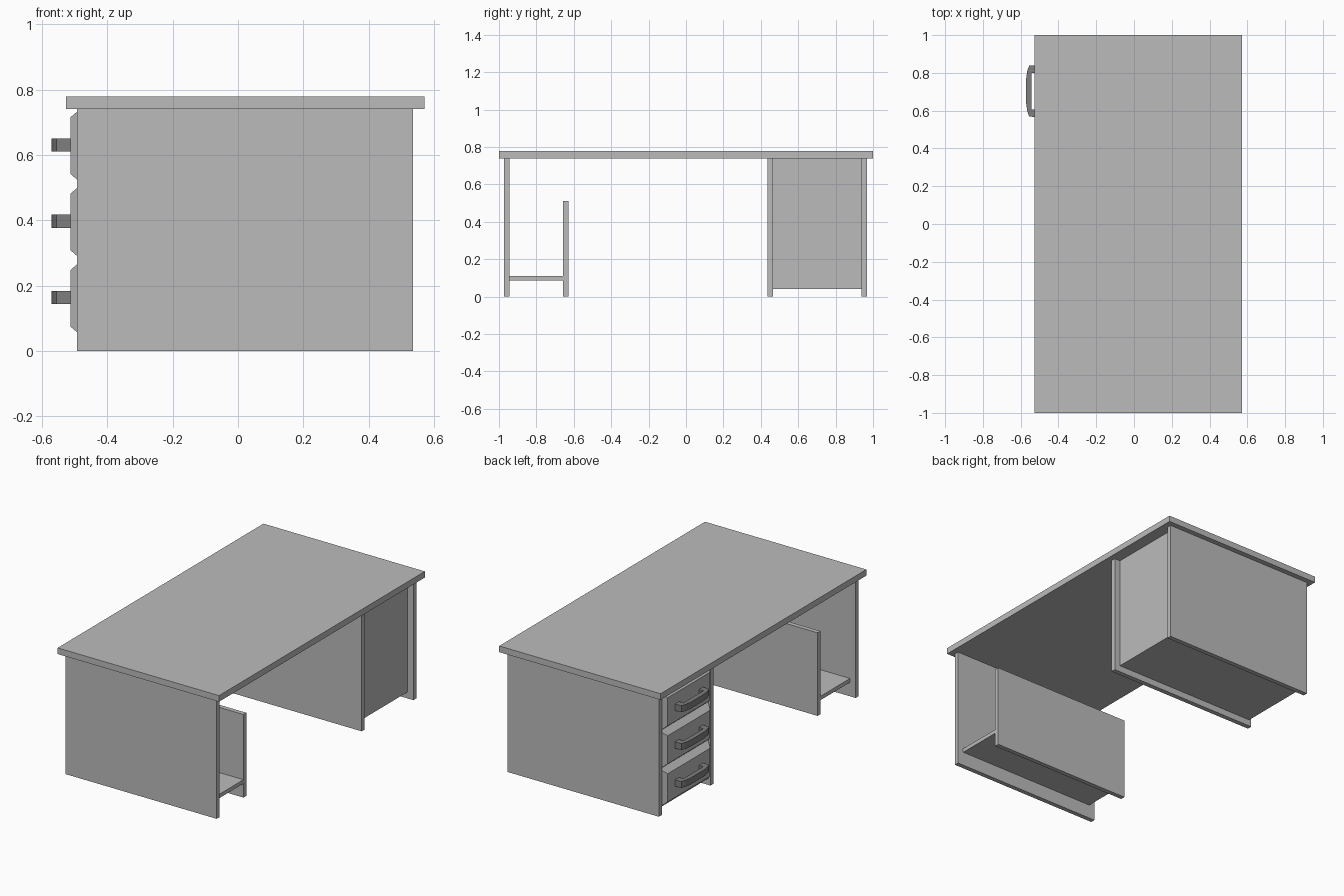
import bpy
import bmesh

if "Cube" in bpy.data.objects:
    bpy.data.objects.remove(bpy.data.objects["Cube"])


def material(name, value):
    mat = bpy.data.materials.new(name)
    mat.diffuse_color = (value, value, value, 1)
    mat.use_nodes = True
    mat.node_tree.nodes["Principled BSDF"].inputs["Base Color"].default_value = mat.diffuse_color
    return mat


GREY = material("grey", 0.5)
DARK = material("dark_grey", 0.21)


def loft(name, a, b, mat=GREY):
    """Closed solid between two matching outlines."""
    n = len(a)
    faces = [tuple(reversed(range(n))), tuple(range(n, 2 * n))]
    faces += [(i, (i + 1) % n, n + (i + 1) % n, n + i) for i in range(n)]
    mesh = bpy.data.meshes.new(name)
    mesh.from_pydata(a + b, [], faces)
    bm = bmesh.new()
    bm.from_mesh(mesh)
    bmesh.ops.recalc_face_normals(bm, faces=bm.faces)
    bm.to_mesh(mesh)
    bm.free()
    mesh.materials.append(mat)
    obj = bpy.data.objects.new(name, mesh)
    bpy.context.collection.objects.link(obj)
    return obj


def box(name, x, y, z):
    def ring(h):
        return [(x[0], y[0], h), (x[1], y[0], h), (x[1], y[1], h), (x[0], y[1], h)]
    return loft(name, ring(z[0]), ring(z[1]))


# Desktop and full-height side panels
box("desktop", (-0.527, 0.571), (-1, 1), (0.74, 0.778))
PANEL_X = (-0.493, 0.536)
INSET_X = (-0.455, 0.497)
for name, y0, y1 in (("end_panel", -0.972, -0.944),
                     ("cabinet_inner_panel", 0.437, 0.466),
                     ("cabinet_outer_panel", 0.939, 0.968)):
    box(name, PANEL_X, (y0, y1), (0, 0.74))

# Low open compartment at the other end
box("low_panel", INSET_X, (-0.657, -0.629), (0, 0.511))
box("low_shelf", INSET_X, (-0.944, -0.657), (0.086, 0.11))

# Drawer cabinet body
box("cabinet_body", (-0.478, 0.497), (0.466, 0.939), (0.04, 0.74))

# Drawers with chamfered fronts and bow handles
MID_Y = 0.7035


def front_ring(x, zc, hw, hh):
    return [(x, MID_Y + sy * hw, zc + sz * hh)
            for sy, sz in ((-1, -1), (-1, 1), (1, 1), (1, -1))]


half = [(-0.513, 0.137), (-0.555, 0.135), (-0.565, 0.107), (-0.571, 0.065)]
inner = [(-0.543, 0.097), (-0.513, 0.097)]
handle = (half + [(x, -y) for x, y in reversed(half)]
          + [(x, -y) for x, y in reversed(inner)] + inner)

for i in range(3):
    zc = 0.161 + 0.2337 * i
    loft(f"drawer_front_{i + 1}", front_ring(-0.478, zc, 0.2365, 0.1165),
         front_ring(-0.513, zc, 0.2065, 0.0865))
    hz = 0.164 + 0.233 * i
    loft(f"drawer_handle_{i + 1}",
         [(x, MID_Y + y, hz - 0.02) for x, y in handle],
         [(x, MID_Y + y, hz + 0.02) for x, y in handle], DARK)
